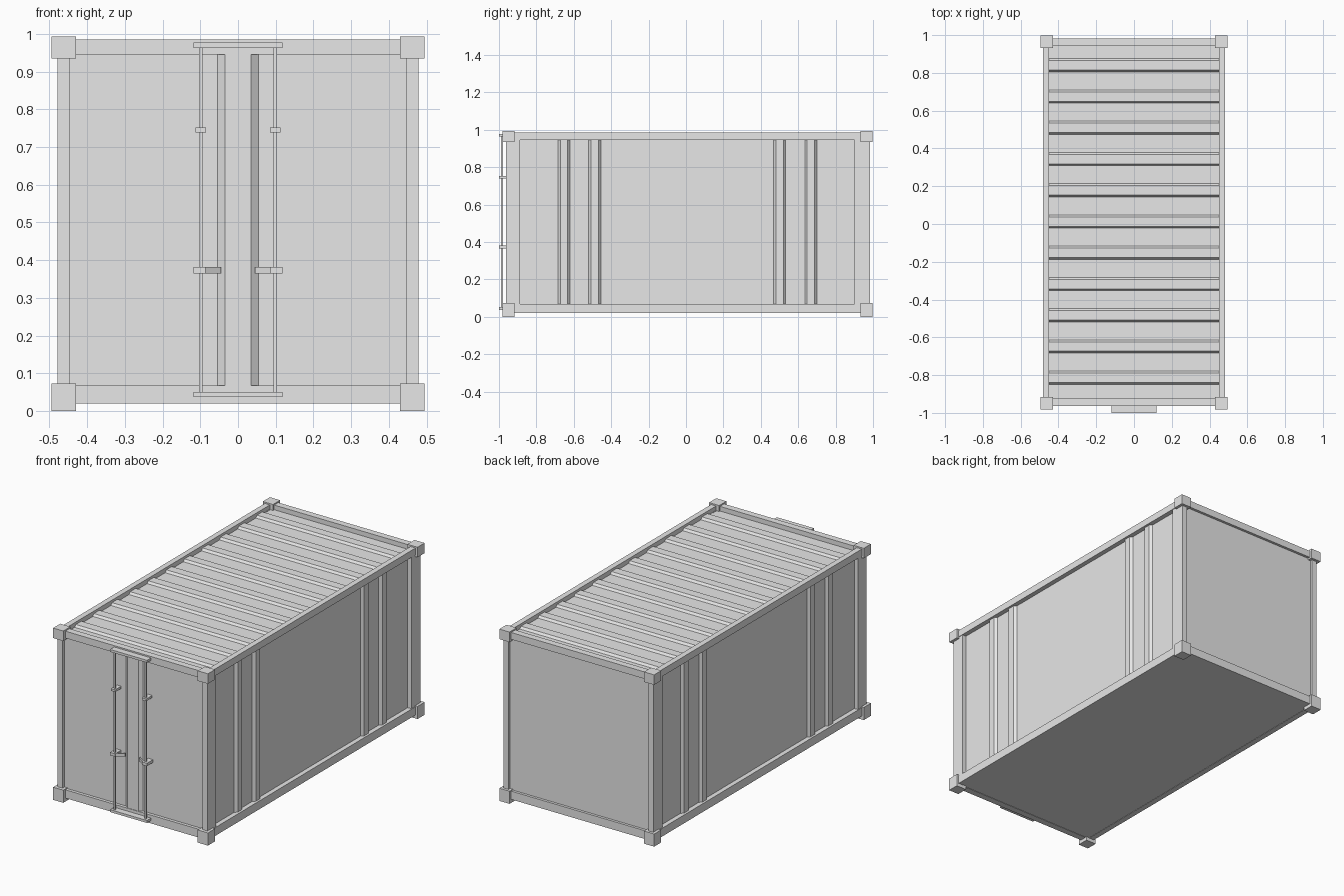
import bpy, bmesh
from mathutils import Vector

cube = bpy.data.objects.get("Cube")
if cube:
    bpy.data.objects.remove(cube, do_unlink=True)

steel = bpy.data.materials.new("grey_steel")
steel.use_nodes = True
steel.diffuse_color = (0.8, 0.8, 0.8, 1)
steel.node_tree.nodes["Principled BSDF"].inputs["Base Color"].default_value = (0.8, 0.8, 0.8, 1)


def add_object(name, bm):
    mesh = bpy.data.meshes.new(name)
    bm.to_mesh(mesh)
    bm.free()
    mesh.materials.append(steel)
    obj = bpy.data.objects.new(name, mesh)
    bpy.context.collection.objects.link(obj)
    return obj


def box(name, x, y, z):
    """Box from (low, high) pairs on each axis."""
    bm = bmesh.new()
    bmesh.ops.create_cube(bm, size=1)
    for v in bm.verts:
        v.co = [(a + b) / 2 + c * (b - a) for (a, b), c in zip((x, y, z), v.co)]
    return add_object(name, bm)


def mirrored(span, side):
    return tuple(sorted(side * s for s in span))


def ridged_sheet(name, span, ridges, base, crest, slope, place, outward):
    """Sheet with raised trapezoid ridges; place(u, height, end) gives a point."""
    profile = [(span[0], base)]
    for low, high in ridges:
        profile += [(low, base), (low + slope, crest), (high - slope, crest), (high, base)]
    profile.append((span[1], base))
    bm = bmesh.new()
    rows = [[bm.verts.new(place(u, h, end)) for end in (0, 1)] for u, h in profile]
    for a, b in zip(rows, rows[1:]):
        bm.faces.new((a[0], b[0], b[1], a[1]))
    bm.normal_update()
    if sum(f.normal.dot(Vector(outward)) for f in bm.faces) < 0:
        bmesh.ops.reverse_faces(bm, faces=bm.faces[:])
    obj = add_object(name, bm)
    thick = obj.modifiers.new("thickness", 'SOLIDIFY')
    thick.thickness = 0.008
    thick.offset = -1
    return obj


FRONT, BACK = -0.963, 0.983
LOW, HIGH = (0.02, 0.068), (0.945, 0.985)

# Frame and corner blocks
ends = (("front", (FRONT, -0.925), (-0.982, -0.917), (FRONT, -0.887)),
        ("back", (0.945, BACK), (0.933, 0.998), (0.9, BACK)))
for side, word in ((1, "left"), (-1, "right")):
    rail_x = mirrored((0.45, 0.482), side)
    box(f"{word}_bottom_rail", rail_x, (FRONT, BACK), LOW)
    box(f"{word}_top_rail", rail_x, (FRONT, BACK), HIGH)
    for end, rail_y, block_y, post_y in ends:
        box(f"{end}_{word}_post", mirrored((0.447, 0.479), side), post_y, (0.05, 0.96))
        for level, z in (("bottom", (0, 0.073)), ("top", (0.935, 0.993))):
            box(f"{end}_{word}_{level}_corner", mirrored((0.43, 0.495), side), block_y, z)
for end, rail_y, _, _ in ends:
    box(f"{end}_bottom_rail", (-0.46, 0.46), rail_y, LOW)
    box(f"{end}_top_rail", (-0.46, 0.46), rail_y, HIGH)

# Side walls with paired ridges
wall_ridges = [(-0.685, -0.62), (-0.52, -0.455), (0.468, 0.533), (0.635, 0.7)]
for side, word in ((1, "left"), (-1, "right")):
    ridged_sheet(f"{word}_wall", (-0.93, 0.95), wall_ridges, 0.455, 0.469, 0.013,
                 lambda u, h, e: (side * h, u, 0.95 if e else 0.06), (side, 0, 0))

# Roof with evenly spaced ridges
roof_ridges = [(c - 0.035, c + 0.035) for c in (-0.814 + 0.1654 * i for i in range(11))]
ridged_sheet("roof", (-0.94, 0.96), roof_ridges, 0.958, 0.971, 0.01,
             lambda u, h, e: (0.455 if e else -0.455, u, h), (0, 0, 1))

# Floor, back wall and doors
box("floor", (-0.47, 0.47), (-0.94, 0.96), (0.022, 0.045))
box("back_wall", (-0.455, 0.455), (0.955, 0.968), (0.05, 0.96))
ridged_sheet("doors", (-0.455, 0.455), [(-0.055, 0.055)], -0.945, -0.96, 0.02,
             lambda u, h, e: (u, h, 0.947 if e else 0.066), (0, -1, 0))

# Door locking gear
box("top_lock_bar", (-0.118, 0.118), (-1, -0.96), (0.963, 0.977))
box("bottom_lock_bar", (-0.118, 0.118), (-1, -0.96), (0.037, 0.051))
for side, word in ((1, "left"), (-1, "right")):
    box(f"{word}_lock_rod", mirrored((0.094, 0.104), side), (-0.988, -0.978), (0.04, 0.97))
    box(f"{word}_rod_guide", mirrored((0.085, 0.113), side), (-1, -0.94), (0.739, 0.752))
    box(f"{word}_handle_mount", mirrored((0.086, 0.118), side), (-1, -0.94), (0.365, 0.382))
    handle = box(f"{word}_handle", mirrored((0.045, 0.09), side), (-0.998, -0.988), (0.365, 0.382))
    for v in handle.data.vertices:
        if abs(v.co.x) < 0.06:
            v.co.y += 0.03
